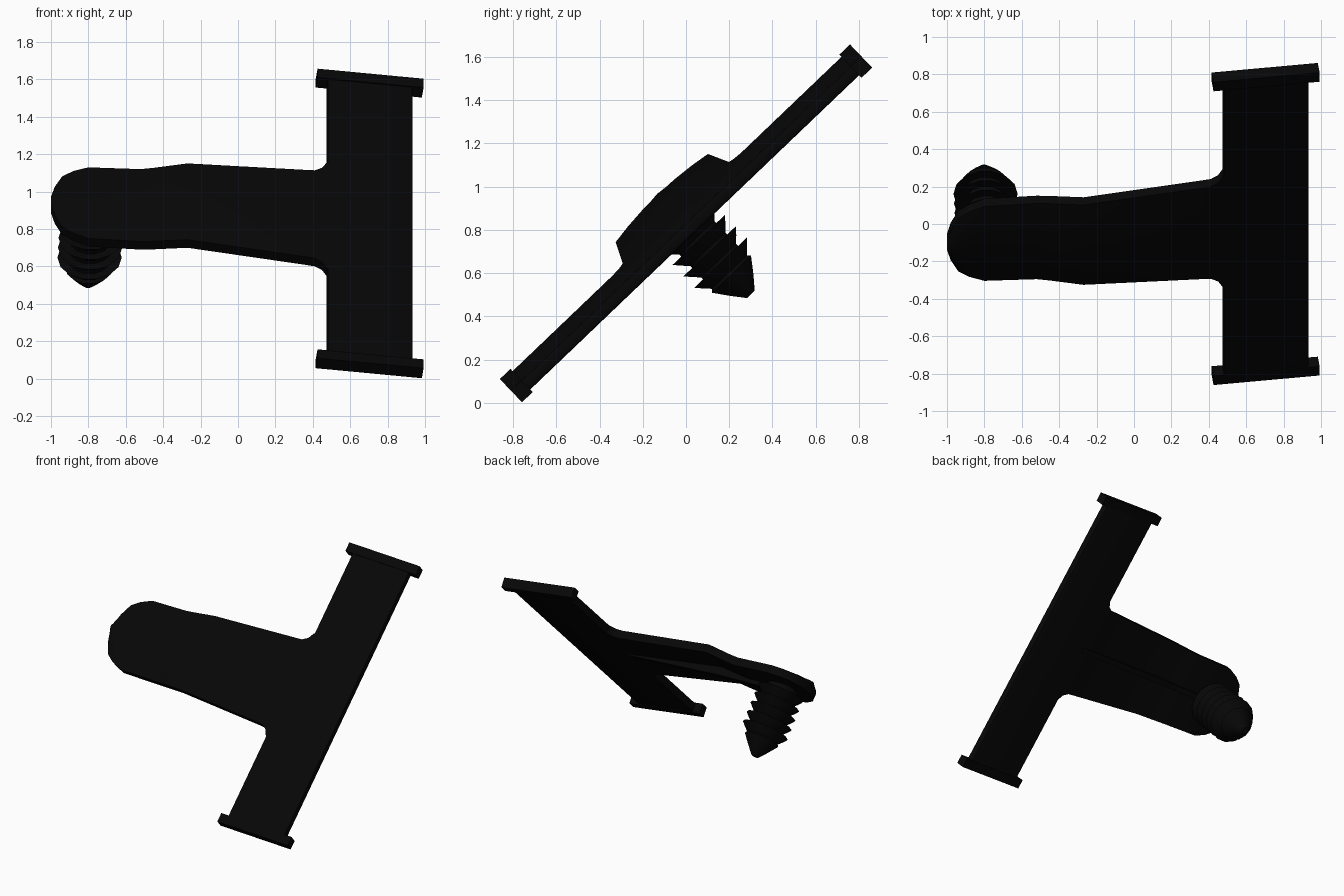
import bpy
import bmesh
import math
from mathutils import Matrix, Vector

if "Cube" in bpy.data.objects:
    bpy.data.objects.remove(bpy.data.objects["Cube"])

# One matte black plastic for everything
black = bpy.data.materials.new("black_plastic")
black.use_nodes = True
color = (0.002, 0.002, 0.002, 1)
black.diffuse_color = color
bsdf = black.node_tree.nodes["Principled BSDF"]
bsdf.inputs["Base Color"].default_value = color
bsdf.inputs["Roughness"].default_value = 0.6

# Leaning frame of the whole clip: x across, y up the bar, z out of its face
LEAN = Matrix.Translation((0, 0, 0.83)) @ Matrix.Rotation(math.radians(43.7), 4, "X")
TWIST = Matrix.Translation((0.704, 0, 0)) @ Matrix.Rotation(0.13, 4, "Y")


def add_object(name, bm, matrix=LEAN):
    bmesh.ops.recalc_face_normals(bm, faces=bm.faces)
    mesh = bpy.data.meshes.new(name)
    bm.to_mesh(mesh)
    bm.free()
    mesh.materials.append(black)
    mesh.transform(matrix)
    obj = bpy.data.objects.new(name, mesh)
    bpy.context.collection.objects.link(obj)
    bpy.ops.object.select_all(action="DESELECT")
    obj.select_set(True)
    bpy.context.view_layer.objects.active = obj
    bpy.ops.object.shade_smooth_by_angle(angle=math.radians(30))
    return obj


def box(name, size, center, bevel_outer=0):
    bm = bmesh.new()
    bmesh.ops.create_cube(bm, size=1)
    bmesh.ops.scale(bm, vec=size, verts=bm.verts)
    bmesh.ops.translate(bm, vec=center, verts=bm.verts)
    if bevel_outer:
        edges = [e for e in bm.edges if all(v.co.x > 0 for v in e.verts)
                 and abs(e.verts[0].co.y - e.verts[1].co.y) > 1]
        bmesh.ops.bevel(bm, geom=edges, offset=bevel_outer, segments=2,
                        profile=0.5, affect="EDGES")
    return add_object(name, bm, LEAN @ TWIST)


def skin(bm, rings):
    """Join closed rings of vertices into a capped solid."""
    for a, b in zip(rings, rings[1:]):
        for i in range(len(a)):
            j = (i + 1) % len(a)
            bm.faces.new((a[i], a[j], b[j], b[i]))
    bm.faces.new(rings[0])
    bm.faces.new(rings[-1])


# Cross bar with a flange on each end
box("cross_bar", (0.458, 2.17, 0.061), (0, 0, 0), bevel_outer=0.015)
for name, side in (("upper_flange", 1), ("lower_flange", -1)):
    box(name, (0.572, 0.068, 0.075), (0, side * 1.086, 0))

# Arm: position along x, height of its middle, half width
STATIONS = [
    (0.52, 0.024, 0.42), (0.475, 0.030, 0.41), (0.45, 0.033, 0.365),
    (0.41, 0.038, 0.34), (0.36, 0.045, 0.336), (-0.27, 0.132, 0.295),
    (-0.45, 0.110, 0.284), (-0.52, 0.104, 0.28), (-0.80, 0.122, 0.275),
    (-0.88, 0.128, 0.24), (-0.94, 0.132, 0.195), (-0.98, 0.135, 0.11),
    (-1.00, 0.136, 0.03),
]
ACROSS = (-1, -0.7, -0.35, 0, 0.35, 0.7, 1)
HALF_THICK = 0.03


def arm():
    bm = bmesh.new()
    rings = []
    for x, height, half in STATIONS:
        crown = 0.025 * max(0, min(1, (0.41 - x) / 0.68))
        top = [bm.verts.new((x, t * half, height + HALF_THICK + crown * (1 - t * t)))
               for t in ACROSS]
        under = [bm.verts.new((x, t * half, height - HALF_THICK))
                 for t in reversed(ACROSS)]
        rings.append(top + under)
    skin(bm, rings)
    return add_object("arm", bm)


# Stiffening rib along the middle of the arm's underside
def rib():
    bm = bmesh.new()
    rings = []
    for x, top, bottom in ((0.49, 0.02, -0.01), (-0.27, 0.12, 0.04), (-0.70, 0.10, 0.05)):
        rings.append([bm.verts.new((x, y, z)) for y, z in (
            (-0.02, top), (0.02, top), (0.02, bottom), (-0.02, bottom))])
    skin(bm, rings)
    return add_object("underside_rib", bm)


# Barbed push pin: a lathe of stacked barbs that widen toward the arm
def push_pin():
    profile = [(0.11, 0.11)]
    for i in range(5):
        z = 0.05 - 0.073 * i
        profile += [(0.115, z - 0.012), (0.172, z), (0.145, z - 0.03),
                    (0.115, z - 0.06)]
    profile += [(0.128, -0.315), (0.075, -0.385), (0.025, -0.445)]
    bm = bmesh.new()
    sides = 14
    rings = []
    for radius, z in profile:
        center = Vector((-0.78 + 0.04 * (z - 0.1), -0.01, z))
        rings.append([bm.verts.new(center + Vector((
            radius * math.cos(math.tau * k / sides),
            radius * math.sin(math.tau * k / sides), 0))) for k in range(sides)])
    skin(bm, rings)
    return add_object("push_pin", bm)


arm()
rib()
push_pin()
